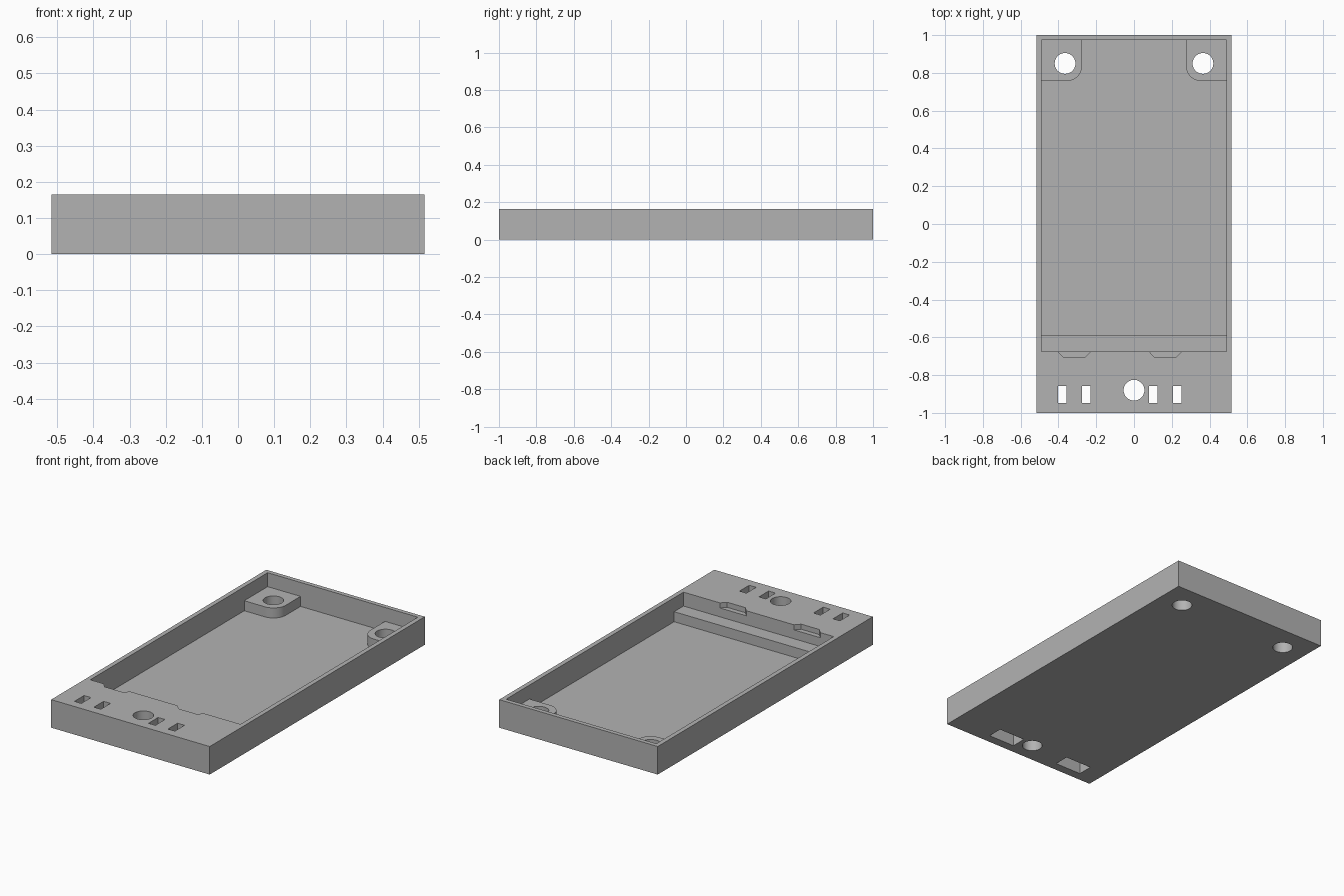
import bpy, bmesh
from math import cos, sin, pi

cube = bpy.data.objects.get("Cube")
if cube:
    bpy.data.objects.remove(cube, do_unlink=True)

W, L, H = 0.516, 1.0, 0.165        # half width, half length, height
IN_W, BACK, FRONT = 0.489, 0.974, -0.675
FLOOR, LEDGE, ABOVE = 0.024, 0.083, 0.3

grey = bpy.data.materials.new("plain grey")
grey.use_nodes = True
grey.diffuse_color = (0.45, 0.45, 0.45, 1)
grey.node_tree.nodes["Principled BSDF"].inputs["Base Color"].default_value = (0.45, 0.45, 0.45, 1)


def prism(name, outline, z0, z1):
    """Extrude a flat outline between two heights."""
    bm = bmesh.new()
    base = bm.faces.new([bm.verts.new((x, y, z0)) for x, y in outline])
    top = bmesh.ops.extrude_face_region(bm, geom=[base])["geom"]
    bmesh.ops.translate(bm, vec=(0, 0, z1 - z0),
                        verts=[v for v in top if isinstance(v, bmesh.types.BMVert)])
    bmesh.ops.recalc_face_normals(bm, faces=bm.faces)
    mesh = bpy.data.meshes.new(name)
    bm.to_mesh(mesh)
    bm.free()
    mesh.materials.append(grey)
    obj = bpy.data.objects.new(name, mesh)
    bpy.context.collection.objects.link(obj)
    return obj


def rect(x0, x1, y0, y1):
    return [(x0, y0), (x1, y0), (x1, y1), (x0, y1)]


def arc(cx, cy, r, a0, a1, n):
    return [(cx + r * cos(a0 + (a1 - a0) * i / n), cy + r * sin(a0 + (a1 - a0) * i / n))
            for i in range(n + 1)]


tray = prism("tray", rect(-W, W, -L, L), 0, H)


def cut(outline, z0, z1):
    """Subtract a prism from the tray and discard the cutter."""
    cutter = prism("cutter", outline, z0, z1)
    cutter.hide_render = True
    mod = tray.modifiers.new("cut", "BOOLEAN")
    mod.operation, mod.solver, mod.object = "DIFFERENCE", "EXACT", cutter
    bpy.context.view_layer.objects.active = tray
    bpy.ops.object.modifier_apply(modifier=mod.name)
    bpy.data.objects.remove(cutter, do_unlink=True)


# Upper recess, down to the ledge and the corner bosses
cut(rect(-IN_W, IN_W, FRONT, BACK), LEDGE, ABOVE)

# Lower recess, leaving the front ledge and two rounded bosses
boss_x, boss_y, r = 0.275, 0.757, 0.08
right = [(IN_W, -0.588), (IN_W, boss_y)]
right += arc(boss_x + r, boss_y + r, r, 1.5 * pi, pi, 10)
right += [(boss_x, BACK)]
cut(right + [(-x, y) for x, y in reversed(right)], FLOOR, LEDGE + 0.02)

# Shallow notches in the front lip, strap pockets below and slots through
for x0, x1 in ((-0.402, -0.23), (0.08, 0.252)):
    notch = [(x0, FRONT), (x0 + 0.027, -0.704), (x1 - 0.027, -0.704), (x1, FRONT)]
    cut(notch + [(x1, FRONT + 0.05), (x0, FRONT + 0.05)], H - 0.03, ABOVE)
    cut(rect(x0, x1, -0.947, -0.857), -0.1, 0.1)
    for sx in (x0, x1 - 0.045):
        cut(rect(sx, sx + 0.045, -0.947, -0.857), 0.05, ABOVE)

# Screw holes
for x, y in ((-0.365, 0.85), (0.365, 0.85), (0, -0.88)):
    cut(arc(x, y, 0.055, 0, 2 * pi, 40)[:-1], -0.1, ABOVE)

# Smooth the round walls, keep the edges sharp
bpy.ops.object.select_all(action="DESELECT")
tray.select_set(True)
bpy.context.view_layer.objects.active = tray
bpy.ops.object.shade_smooth_by_angle(angle=0.5)
